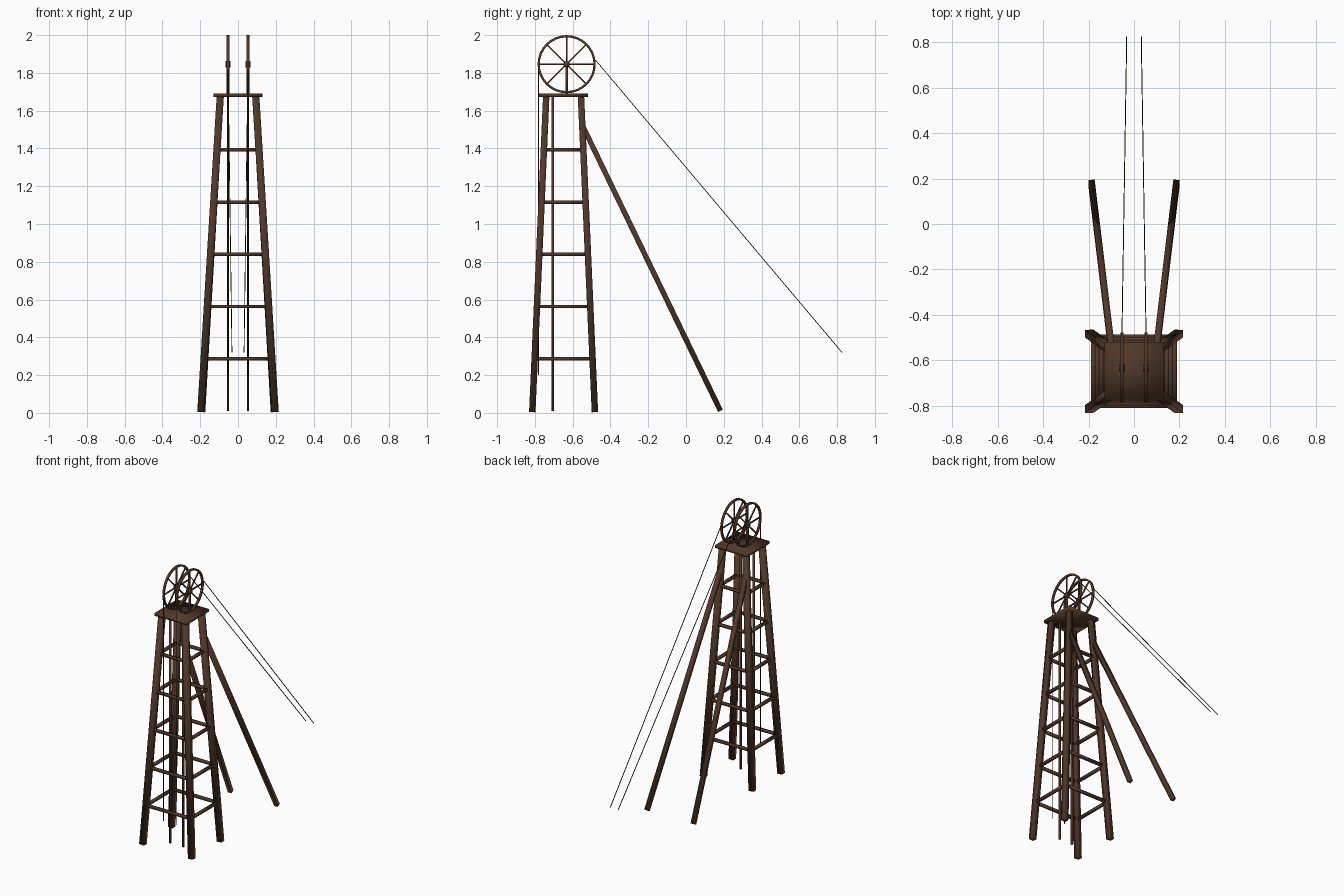
import bpy, bmesh, math
from mathutils import Vector, Matrix

if "Cube" in bpy.data.objects:
    bpy.data.objects.remove(bpy.data.objects["Cube"])


def material(name, rgb):
    m = bpy.data.materials.new(name)
    m.diffuse_color = (*rgb, 1)
    m.use_nodes = True
    m.node_tree.nodes["Principled BSDF"].inputs["Base Color"].default_value = m.diffuse_color
    return m


WOOD = material("brown_timber", (0.082, 0.039, 0.021))
ROPE = material("dark_brown_rope", (0.03, 0.017, 0.011))
CY = -0.648          # tower centre in y
WHEEL_X, WHEEL_Y, WHEEL_Z, WHEEL_R = 0.053, -0.632, 1.846, 0.154


def finish(name, bm, mat):
    bmesh.ops.recalc_face_normals(bm, faces=bm.faces)
    for f in bm.faces:
        f.smooth = True      # soft, rounded shading on the timbers
    me = bpy.data.meshes.new(name)
    bm.to_mesh(me)
    bm.free()
    me.materials.append(mat)
    ob = bpy.data.objects.new(name, me)
    bpy.context.collection.objects.link(ob)
    return ob


def add_beam(bm, a, b, w, h=None):
    """Square-section beam from a to b, sides aligned with the x axis."""
    a, b = Vector(a), Vector(b)
    d = (b - a).normalized()
    ref = Vector((1, 0, 0)) if abs(d.x) < 0.9 else Vector((0, 1, 0))
    u = (ref - d * ref.dot(d)).normalized()
    v = d.cross(u)
    m = Matrix((u * w, v * (h or w), b - a)).transposed().to_4x4()
    m.translation = (a + b) / 2
    bmesh.ops.create_cube(bm, size=1, matrix=m)


def beam(name, a, b, w, mat=WOOD, h=None):
    bm = bmesh.new()
    add_beam(bm, a, b, w, h)
    return finish(name, bm, mat)


def leg_point(sx, sy, z):
    """Centre line of a corner leg at height z."""
    t = z / 1.675
    return Vector((sx * (0.197 - 0.103 * t), CY + sy * (0.166 - 0.074 * t), z))


# Tapering corner legs
for sx, side in ((-1, "left"), (1, "right")):
    for sy, end in ((-1, "front"), (1, "back")):
        beam(f"leg_{end}_{side}", leg_point(sx, sy, 0.005),
             leg_point(sx, sy, 1.675), 0.038, h=0.034)

# Horizontal brace rings
corners = [(-1, -1), (1, -1), (1, 1), (-1, 1)]
for i, z in enumerate((0.287, 0.563, 0.84, 1.115, 1.393)):
    bm = bmesh.new()
    for k in range(4):
        add_beam(bm, leg_point(*corners[k], z),
                 leg_point(*corners[(k + 1) % 4], z), 0.018)
    finish(f"brace_ring_{i + 1}", bm, WOOD)

# Top platform
beam("platform", (0, CY, 1.672), (0, CY, 1.692), 0.258, h=0.258)

for s, side in ((-1, "left"), (1, "right")):
    x = s * WHEEL_X
    # Raking back strut
    beam(f"back_strut_{side}", (s * 0.099, -0.55, 1.525),
         (s * 0.187, 0.182, 0.012), 0.028)
    # Cage guide and wheel stand
    beam(f"guide_post_{side}", (x, -0.705, 0.01), (x, -0.705, 1.675), 0.013)
    beam(f"wheel_stand_{side}", (x, WHEEL_Y, 1.69), (x, WHEEL_Y, WHEEL_Z), 0.013)

    # Wheel rim: square profile swept round the axle
    bm = bmesh.new()
    n, rings = 32, []
    inner = WHEEL_R - 0.012
    for i in range(n):
        a = math.tau * i / n
        rings.append([bm.verts.new((x + dx, WHEEL_Y + r * math.cos(a),
                                    WHEEL_Z + r * math.sin(a)))
                      for dx, r in ((-.007, WHEEL_R), (.007, WHEEL_R),
                                    (.007, inner), (-.007, inner))])
    for i in range(n):
        p, q = rings[i], rings[(i + 1) % n]
        for k in range(4):
            j = (k + 1) % 4
            bm.faces.new((p[k], p[j], q[j], q[k]))
    # Spokes and hub
    c = Vector((x, WHEEL_Y, WHEEL_Z))
    for i in range(4):
        a = math.pi * i / 4
        d = Vector((0, math.cos(a), math.sin(a))) * (inner + 0.004)
        add_beam(bm, c - d, c + d, 0.008)
    hub = Matrix.Translation(c) @ Matrix.Rotation(math.pi / 2, 4, 'Y')
    bmesh.ops.create_cone(bm, cap_ends=True, segments=12, radius1=0.017,
                          radius2=0.017, depth=0.026, matrix=hub)
    finish(f"wheel_{side}", bm, WOOD)

    # Hoisting ropes: down the shaft and out to the rear
    beam(f"shaft_rope_{side}", (x, -0.781, 0.2), (x, -0.781, 1.85), 0.004, ROPE)
    beam(f"rear_rope_{side}", (x, -0.481, 1.87), (s * 0.032, 0.826, 0.32), 0.004, ROPE)
